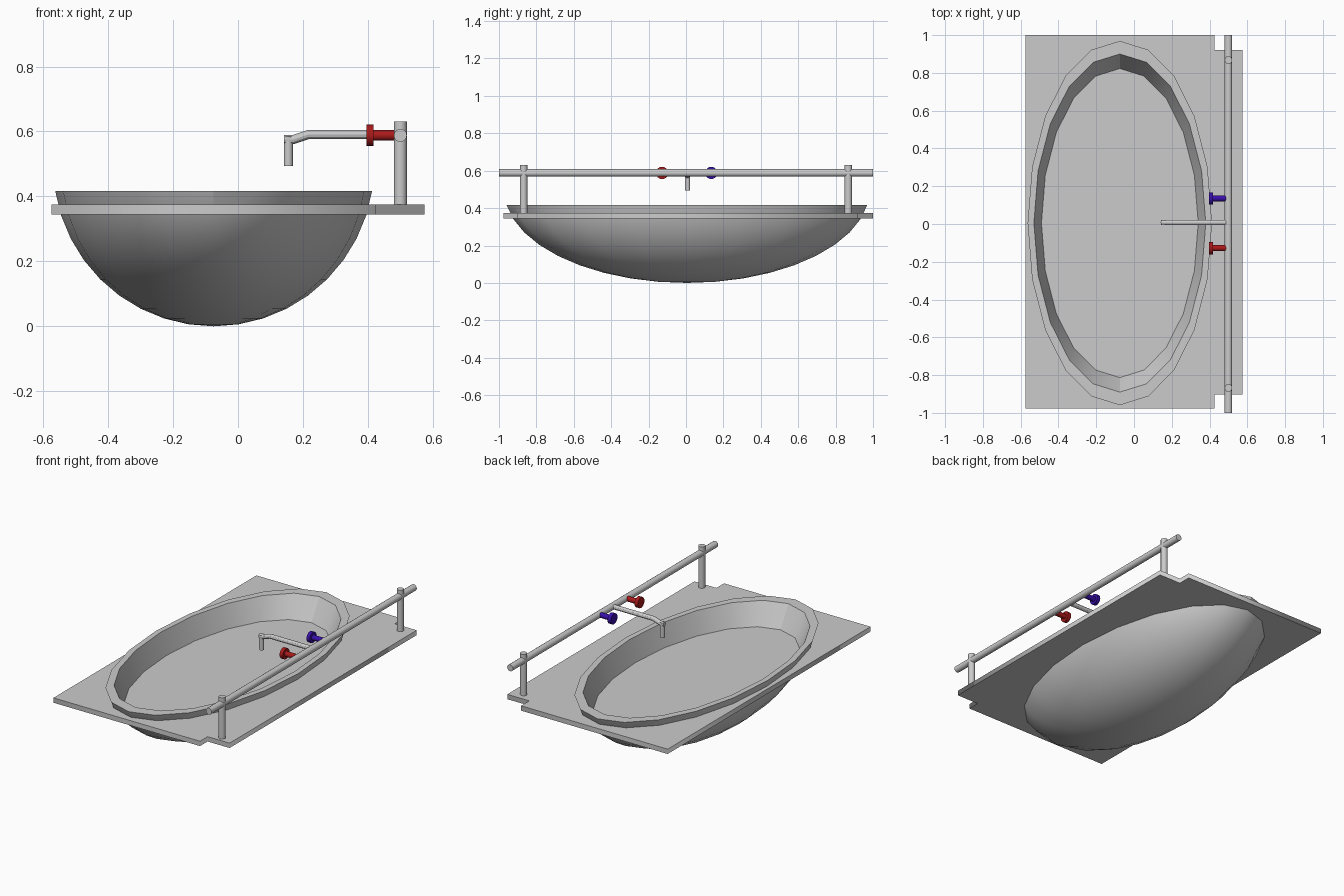
import bpy, bmesh, math
from mathutils import Vector

if "Cube" in bpy.data.objects:
    bpy.data.objects.remove(bpy.data.objects["Cube"])

CX, CY, SIDES = -0.075, 0.005, 20


def material(name, color):
    m = bpy.data.materials.new(name)
    m.diffuse_color = color
    m.use_nodes = True
    m.node_tree.nodes["Principled BSDF"].inputs["Base Color"].default_value = m.diffuse_color
    return m


def rod(name, a, b, r, mat=None, sides=16):
    a, b = Vector(a), Vector(b)
    d = b - a
    bpy.ops.mesh.primitive_cylinder_add(
        vertices=sides, radius=r, depth=d.length, location=(a + b) / 2,
        rotation=d.to_track_quat('Z', 'Y').to_euler())
    o = bpy.context.object
    o.name = name
    bpy.ops.object.shade_smooth_by_angle(angle=math.radians(30))
    if mat:
        o.data.materials.append(mat)
    return o


def ellipse(rx, ry):
    steps = [2 * math.pi * i / SIDES for i in range(SIDES)]
    return [(CX + rx * math.cos(t), CY + ry * math.sin(t)) for t in steps]


def curve_mesh(name, splines, cyclic, **settings):
    c = bpy.data.curves.new(name, 'CURVE')
    for pts in splines:
        s = c.splines.new('POLY')
        s.points.add(len(pts) - 1)
        for p, co in zip(s.points, pts):
            p.co = (*co, 0, 1)[:4] if len(co) == 2 else (*co, 1)
        s.use_cyclic_u = cyclic
    for k, v in settings.items():
        setattr(c, k, v)
    o = bpy.data.objects.new(name, c)
    bpy.context.collection.objects.link(o)
    bpy.ops.object.select_all(action='DESELECT')
    o.select_set(True)
    bpy.context.view_layer.objects.active = o
    bpy.ops.object.convert(target='MESH')
    return bpy.context.object


# Basin: lower part of a stretched sphere, flat rim, sloped inner wall, flat floor
R, STRETCH = 0.494, 1.976
profile = [(R * math.cos(math.radians(a)), R * (1 - math.sin(math.radians(a))))
           for a in range(81, 0, -9)]
rings = [(r, r * STRETCH, z) for r, z in profile]
rings += [(0.455, 0.895, rings[-1][2]), (0.415, 0.818, 0.285)]
bm = bmesh.new()
loops = [[bm.verts.new((x, y, z)) for x, y in ellipse(rx, ry)] for rx, ry, z in rings]
tip = bm.verts.new((CX, CY, 0))
for i in range(SIDES):
    j = (i + 1) % SIDES
    bm.faces.new((tip, loops[0][j], loops[0][i]))
    for lo, hi in zip(loops, loops[1:]):
        bm.faces.new((lo[i], lo[j], hi[j], hi[i]))
bm.faces.new(loops[-1])
bmesh.ops.recalc_face_normals(bm, faces=bm.faces)
me = bpy.data.meshes.new("basin")
bm.to_mesh(me)
bm.free()
basin = bpy.data.objects.new("basin", me)
bpy.context.collection.objects.link(basin)
bpy.ops.object.select_all(action='DESELECT')
basin.select_set(True)
bpy.context.view_layer.objects.active = basin
bpy.ops.object.shade_smooth_by_angle(angle=math.radians(30))

# Counter slab with a stepped back ledge and an oval hole for the basin
outline = [(-0.575, -0.977), (0.425, -0.977), (0.425, -0.903), (0.575, -0.903),
           (0.575, 0.92), (0.425, 0.92), (0.425, 1.0), (-0.575, 1.0)]
counter = curve_mesh("counter", [outline, ellipse(0.465, 0.92)], True,
                     dimensions='2D', fill_mode='BOTH', extrude=0.015)
counter.location.z = 0.36

# Rail and its two posts
BAR_Z = 0.588
rod("rail", (0.5, -1, BAR_Z), (0.5, 1, BAR_Z), 0.02)
for side, y in (("front", -0.868), ("back", 0.868)):
    rod(side + "_post", (0.5, y, 0.37), (0.5, y, 0.63), 0.02)

# Spout with a slight dip and a downward outlet
spout = curve_mesh("spout", [[(0.5, 0.008, 0.59), (0.215, 0.008, 0.59),
                              (0.17, 0.008, 0.575), (0.142, 0.008, 0.575)]], False,
                   dimensions='3D', bevel_depth=0.014, bevel_resolution=4,
                   use_fill_caps=True)
bpy.ops.object.shade_smooth_by_angle(angle=math.radians(30))
rod("spout_outlet", (0.155, 0.008, 0.493), (0.155, 0.008, 0.585), 0.014)

# Hot and cold taps: stem plus wider knob
for name, y, col in (("hot", -0.128, (0.4, 0.01, 0.01, 1)),
                     ("cold", 0.135, (0.04, 0.005, 0.4, 1))):
    mat = material(name + "_colour", col)
    rod(name + "_stem", (0.5, y, BAR_Z), (0.41, y, BAR_Z), 0.016, mat)
    rod(name + "_knob", (0.418, y, BAR_Z), (0.396, y, BAR_Z), 0.033, mat)
